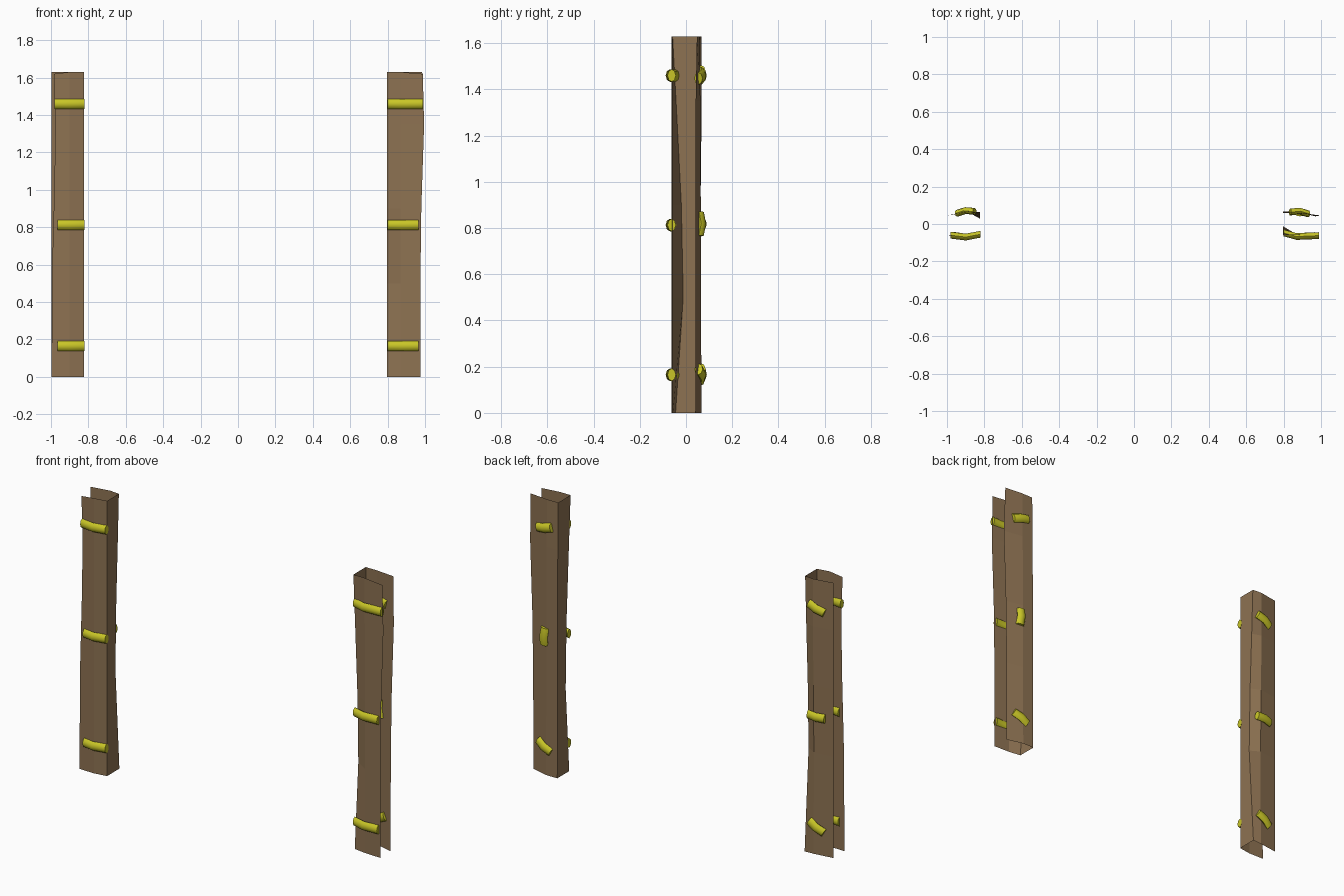
import bpy
import bmesh
from math import cos, sin, pi, radians
from mathutils import Vector, Matrix

cube = bpy.data.objects.get("Cube")
if cube:
    bpy.data.objects.remove(cube)


def material(name, rgb):
    m = bpy.data.materials.new(name)
    m.use_nodes = True
    m.diffuse_color = (*rgb, 1)
    bsdf = m.node_tree.nodes["Principled BSDF"]
    bsdf.inputs["Base Color"].default_value = (*rgb, 1)
    bsdf.inputs["Roughness"].default_value = 0.8
    return m


BROWN = material("wood brown", (0.27, 0.17, 0.085))
YELLOW = material("strap yellow", (0.58, 0.56, 0.02))


def loft(name, rings, mat, closed=False):
    """Skin a list of point rows; closed rows become a capped tube."""
    bm = bmesh.new()
    rows = [[bm.verts.new(p) for p in ring] for ring in rings]
    n = len(rows[0])
    for a, b in zip(rows, rows[1:]):
        for i in range(n if closed else n - 1):
            j = (i + 1) % n
            bm.faces.new((a[i], a[j], b[j], b[i]))
    if closed:
        bm.faces.new(rows[0])
        bm.faces.new(rows[-1])
    bmesh.ops.recalc_face_normals(bm, faces=bm.faces)
    mesh = bpy.data.meshes.new(name)
    bm.to_mesh(mesh)
    bm.free()
    mesh.materials.append(mat)
    obj = bpy.data.objects.new(name, mesh)
    bpy.context.collection.objects.link(obj)
    return obj


def smooth(obj):
    bpy.ops.object.select_all(action="DESELECT")
    obj.select_set(True)
    bpy.context.view_layer.objects.active = obj
    bpy.ops.object.shade_smooth_by_angle(angle=radians(50))


def strap(name, path, radius=0.027, depth=0.018, sides=8):
    """Flattened tube following a path that runs mostly along x."""
    rings = [[(p[0], p[1] + depth * sin(t), p[2] + radius * cos(t))
              for t in (2 * pi * k / sides for k in range(sides))]
             for p in path]
    obj = loft(name, rings, YELLOW, closed=True)
    smooth(obj)
    return obj


def tilted_strap(name, centre, angle, yaw):
    """Short strap on the back flange, turned in the flange plane."""
    half = 0.052
    path = [(-half, -0.006, 0), (0, 0.004, 0), (half, -0.006, 0)]
    obj = strap(name, path)
    turn = Matrix.Rotation(radians(yaw), 4, "Z") @ Matrix.Rotation(radians(angle), 4, "Y")
    obj.data.transform(Matrix.Translation(Vector(centre)) @ turn)


# Left post: warped channel, open towards +x
# level: height, front outer x, front web y, back web y, back outer y
left_levels = [(0, 0.975, -0.045, 0.067, 0.04),
               (0.5, 0.975, -0.012, 0.065, 0.042),
               (0.9, 0.98, -0.02, 0.064, 0.042),
               (1.35, 0.995, -0.043, 0.062, 0.042),
               (1.63, 0.988, -0.058, 0.058, 0.047)]
loft("left_post", [[(ox, -0.06, z - 0.01 * (z > 1.6)),
                    (0.87, min(wy, -0.056), z),
                    (0.797, wy, z), (0.797, by, z),
                    (0.87, by, z), (ox - 0.003, oy, z)]
                   for z, ox, wy, by, oy in left_levels], BROWN)

# Right post: warped channel, open towards -x
# level: height, front outer x, back web y, back crease y
right_levels = [(0, -0.997, 0.065, 0.062),
                (0.6, -0.993, 0.028, 0.06),
                (1.0, -0.982, 0.036, 0.064),
                (1.35, -0.976, 0.05, 0.068),
                (1.63, -0.984, 0.06, 0.066)]
loft("right_post", [[(ox, -0.06, z - 0.01 * (z > 1.6)),
                     (-0.9, -0.062, z),
                     (-0.823, -0.05, z), (-0.823, by, z),
                     (-0.88, cy, z), (-0.998, 0.046, z)]
                    for z, ox, by, cy in right_levels], BROWN)

# Front straps, curved along each front flange
for label, z, left_end, right_end in (("lower", 0.165, 0.965, -0.965),
                                      ("middle", 0.813, 0.965, -0.965),
                                      ("upper", 1.46, 0.988, -0.98)):
    strap("left_front_strap_" + label,
          [(0.798, -0.047, z), (0.87, -0.067, z), (left_end, -0.062, z)])
    strap("right_front_strap_" + label,
          [(-0.822, -0.055, z), (-0.9, -0.07, z), (right_end, -0.06, z)])

# Back straps, each turned its own way
for label, z, left_turn, right_turn in (("lower", 0.165, -28, -30),
                                        ("middle", 0.818, 86, -3),
                                        ("upper", 1.46, 14, -22)):
    tilted_strap("left_back_strap_" + label, (0.885, 0.065, z), left_turn, -6)
    tilted_strap("right_back_strap_" + label, (-0.9, 0.068, z), right_turn, 6)
